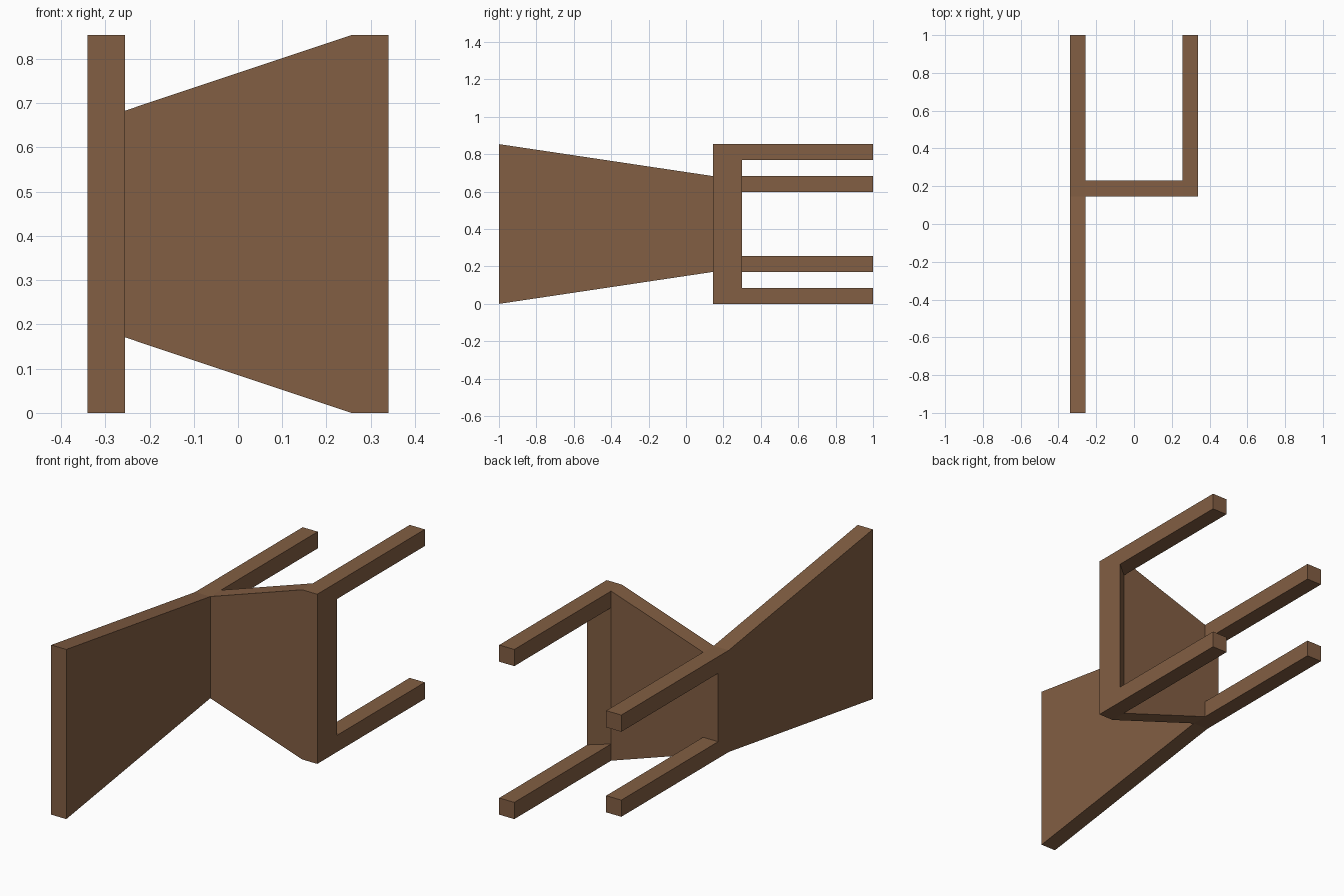
import bpy, bmesh
from mathutils import Vector

if "Cube" in bpy.data.objects:
    bpy.data.objects.remove(bpy.data.objects["Cube"])

wood = bpy.data.materials.new("brown wood")
wood.diffuse_color = (0.225, 0.113, 0.056, 1)
wood.use_nodes = True
wood.node_tree.nodes["Principled BSDF"].inputs["Base Color"].default_value = wood.diffuse_color

MID = 0.427                    # half height of the chair lying on its back
T = 0.084                      # board and leg thickness
X0, X1 = -0.34, 0.34           # back face and front face
Y0, Y1 = 0.145, 0.23           # seat top and underside


def prism(name, profile, offset):
    """Extrude a flat polygon along an offset vector."""
    bm = bmesh.new()
    face = bm.faces.new([bm.verts.new(p) for p in profile])
    new = bmesh.ops.extrude_face_region(bm, geom=[face])["geom"]
    bmesh.ops.translate(bm, vec=Vector(offset),
                        verts=[g for g in new if isinstance(g, bmesh.types.BMVert)])
    bmesh.ops.recalc_face_normals(bm, faces=bm.faces)
    mesh = bpy.data.meshes.new(name)
    bm.to_mesh(mesh)
    bm.free()
    mesh.materials.append(wood)
    obj = bpy.data.objects.new(name, mesh)
    bpy.context.collection.objects.link(obj)
    return obj


def symmetric(half):
    """Complete an outline of (a, half width) points by mirroring about mid height."""
    return [(a, MID + w) for a, w in half] + [(a, MID - w) for a, w in reversed(half)]


NARROW = 0.256                 # half width at the rear of the seat

# Backrest, tapering towards the seat
back = symmetric([(-1, MID), (Y0, NARROW), (Y1, NARROW)])
prism("backrest", [(X0, y, z) for y, z in back], (T, 0, 0))

# Seat, widening towards the front
seat = symmetric([(X0 + T, NARROW), (X1 - T, MID), (X1, MID)])
prism("seat", [(x, Y0, z) for x, z in seat], (0, Y1 - Y0, 0))

# Wedge-shaped front rail under the seat, between the front legs
prism("front_rail", [(X1 - T, Y1, T), (X1, Y1, T), (X1, 0.30, T)],
      (0, 0, 2 * (MID - T)))

# Four legs
for kind, x, half in (("front_leg", X1 - T, MID), ("back_leg", X0, NARROW)):
    for side, z in (("left", MID - half), ("right", MID + half - T)):
        prism(f"{kind}_{side}",
              [(x, Y1, z), (x + T, Y1, z), (x + T, Y1, z + T), (x, Y1, z + T)],
              (0, 1 - Y1, 0))
